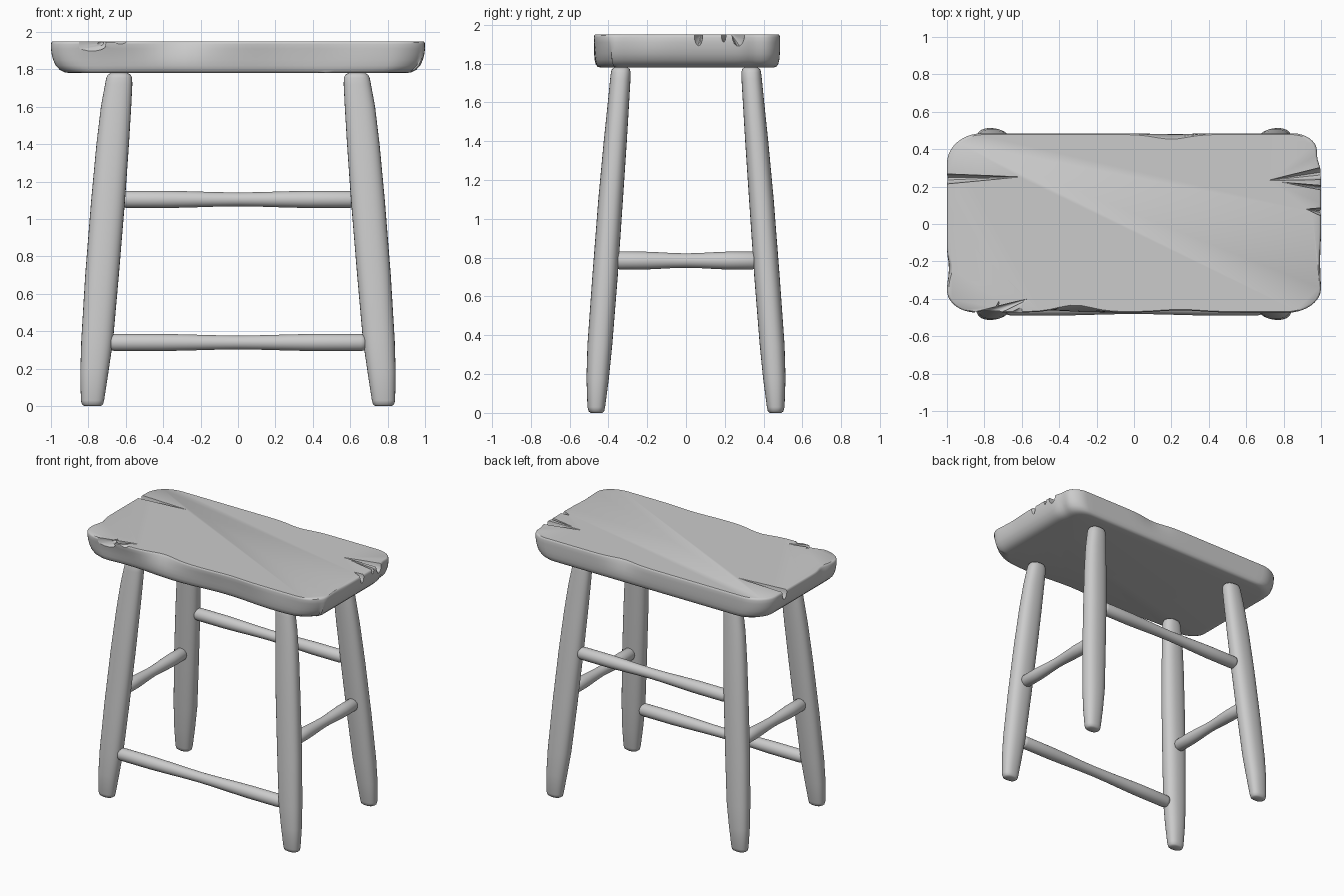
import bpy, bmesh, math
from mathutils import Vector

if "Cube" in bpy.data.objects:
    bpy.data.objects.remove(bpy.data.objects["Cube"])


def finish(name, bm, angle=40):
    bmesh.ops.recalc_face_normals(bm, faces=bm.faces[:])
    me = bpy.data.meshes.new(name)
    bm.to_mesh(me)
    bm.free()
    ob = bpy.data.objects.new(name, me)
    bpy.context.collection.objects.link(ob)
    bpy.ops.object.select_all(action='DESELECT')
    ob.select_set(True)
    bpy.context.view_layer.objects.active = ob
    if angle:
        bpy.ops.object.shade_smooth_by_angle(angle=math.radians(angle))
    return ob


def loft(name, rings, angle=40):
    """Skin a list of equal-length point rings and cap both ends."""
    bm = bmesh.new()
    rows = [[bm.verts.new(p) for p in r] for r in rings]
    n = len(rows[0])
    for a, b in zip(rows, rows[1:]):
        for i in range(n):
            bm.faces.new((a[i], a[(i + 1) % n], b[(i + 1) % n], b[i]))
    bm.faces.new(rows[0][::-1])
    bm.faces.new(rows[-1])
    return finish(name, bm, angle)


def bump(v, centre, width):
    return math.exp(-((v - centre) / width) ** 2)


# Seat: rounded slab outline (corner x, corner y, radius x, radius y, start angle)
corners = [(1, .485, .15, .14, 0), (-1, .485, .19, .16, 90),
           (-1, -.475, .16, .12, 180), (1, -.475, .18, .13, 270)]
arcs = []
for cx, cy, rx, ry, a0 in corners:
    ox, oy = cx - math.copysign(rx, cx), cy - math.copysign(ry, cy)
    arcs.append([(ox + rx * math.cos(math.radians(a0 + 9 * k)),
                  oy + ry * math.sin(math.radians(a0 + 9 * k))) for k in range(11)])
outline = []
for i, arc in enumerate(arcs):
    outline += arc
    p, q = Vector(arc[-1]), Vector(arcs[(i + 1) % 4][0])
    outline += [tuple(p.lerp(q, k / 30)) for k in range(1, 30)]


def seat_ring(z, ix, iy, dent):
    ring = []
    for x, y in outline:
        px, py = x * (1 - ix), y * (1 - iy)
        if y < -.4:     # worn front edge
            py += dent * (.035 * bump(x, -.32, .13) + .012 * bump(x, .25, .15))
            py += (1 - dent) * .012 * (1 + math.sin(7 * x))
        if y > .4:      # worn back edge
            py -= dent * .025 * bump(x, .2, .12)
        if x > .9:
            px -= .02 * bump(y, .36, .05) + .008 * dent * bump(y, -.2, .1)
        if x < -.9:
            px += dent * .02 * bump(y, -.24, .06)
        ring.append((px, py, z))
    return ring


layers = [(1.78, .105, .07, 0), (1.784, .075, .04, 0), (1.797, .048, .02, 0),
          (1.82, .026, .008, 0), (1.85, .012, .003, .1), (1.88, .004, 0, .3),
          (1.91, 0, 0, .6), (1.935, 0, 0, .9), (1.945, .003, .005, 1), (1.95, .009, .014, 1)]
seat = loft("seat", [seat_ring(*l) for l in layers])


# Cracks and chips cut from the seat
def cut(ob, cutter):
    m = seat.modifiers.new("crack", 'BOOLEAN')
    m.operation, m.solver, m.object = 'DIFFERENCE', 'EXACT', cutter
    bpy.ops.object.select_all(action='DESELECT')
    seat.select_set(True)
    bpy.context.view_layer.objects.active = seat
    bpy.ops.object.modifier_apply(modifier=m.name)
    bpy.data.objects.remove(cutter)


def spike(base, tip, width, depth):
    base, tip = Vector(base), Vector(tip)
    side = (tip - base).cross(Vector((0, 0, 1))).normalized()
    ring = [base + side * width * math.cos(t) + Vector((0, 0, depth * math.sin(t)))
            for t in (k * math.tau / 14 for k in range(14))]
    rings = [[p.lerp(tip, f) for p in ring] for f in (0, .35, .7, .97)]
    return loft("crack_cutter", rings)


for args in [((-1.04, .24, 1.955), (-.6, .252, 1.952), .03, .08),
             ((1.04, .275, 1.955), (.71, .232, 1.952), .038, .075),
             ((1.03, .19, 1.955), (.78, .225, 1.952), .014, .05),
             ((1.03, .06, 1.955), (.92, .08, 1.952), .03, .09),
             ((-.84, -.50, 1.93), (-.55, -.395, 1.955), .035, .055),
             ((-.76, -.52, 1.91), (-.72, -.41, 1.95), .05, .045),
             ((-.64, -.52, 1.945), (-.6, -.44, 1.955), .06, .035)]:
    cut(seat, spike(*args))
bpy.ops.object.shade_smooth_by_angle(angle=math.radians(40))

# Legs: splayed and barrelled; rows are z, inner x, outer x, inner y, outer y
leg_rows = [(0, .735, .82, .432, .49), (.008, .722, .834, .422, .502),
            (.03, .716, .84, .417, .508), (.18, .693, .843, .397, .513),
            (.35, .668, .838, .380, .508), (.7, .637, .817, .352, .483),
            (1.1, .604, .785, .325, .452), (1.4, .583, .757, .305, .424),
            (1.6, .571, .733, .293, .403), (1.72, .565, .711, .286, .391),
            (1.755, .566, .704, .285, .387), (1.772, .574, .695, .29, .382),
            (1.78, .59, .68, .30, .37)]


def spow(v, p):
    return math.copysign(abs(v) ** p, v)


def leg(name, sx, sy):
    rings = []
    for z, x0, x1, y0, y1 in leg_rows:
        rings.append([(sx * ((x0 + x1) / 2 + (x1 - x0) / 2 * spow(math.cos(t), .85)),
                       sy * ((y0 + y1) / 2 + (y1 - y0) / 2 * spow(math.sin(t), .85)), z)
                      for t in (k * math.tau / 28 for k in range(28))])
    loft(name, rings, 50)


for side, sx in (("left", -1), ("right", 1)):
    leg("front_%s_leg" % side, sx, -1)
    leg("back_%s_leg" % side, sx, 1)


# Stretchers: turned rungs with a slim waist
def rung(name, centre, half, axis):
    prof = [(1, .03), (.985, .042), (.96, .046), (.6, .046), (.4, .043), (.2, .039)]
    prof = [(-f, r) for f, r in prof] + [(0, .037)] + [(f, r) for f, r in prof[::-1]]
    cx, cy, cz = centre
    rings = []
    for f, r in prof:
        ring = []
        for k in range(24):
            u, v = r * math.cos(k * math.tau / 24), r * math.sin(k * math.tau / 24)
            ring.append((cx + f * half, cy + u, cz + v) if axis == 'x'
                        else (cx + u, cy + f * half, cz + v))
        rings.append(ring)
    loft(name, rings, 50)


rung("front_stretcher", (0, -.444, .34), .685, 'x')
rung("back_stretcher", (0, .388, 1.105), .622, 'x')
rung("left_stretcher", (-.72, 0, .785), .358, 'y')
rung("right_stretcher", (.72, 0, .785), .358, 'y')
